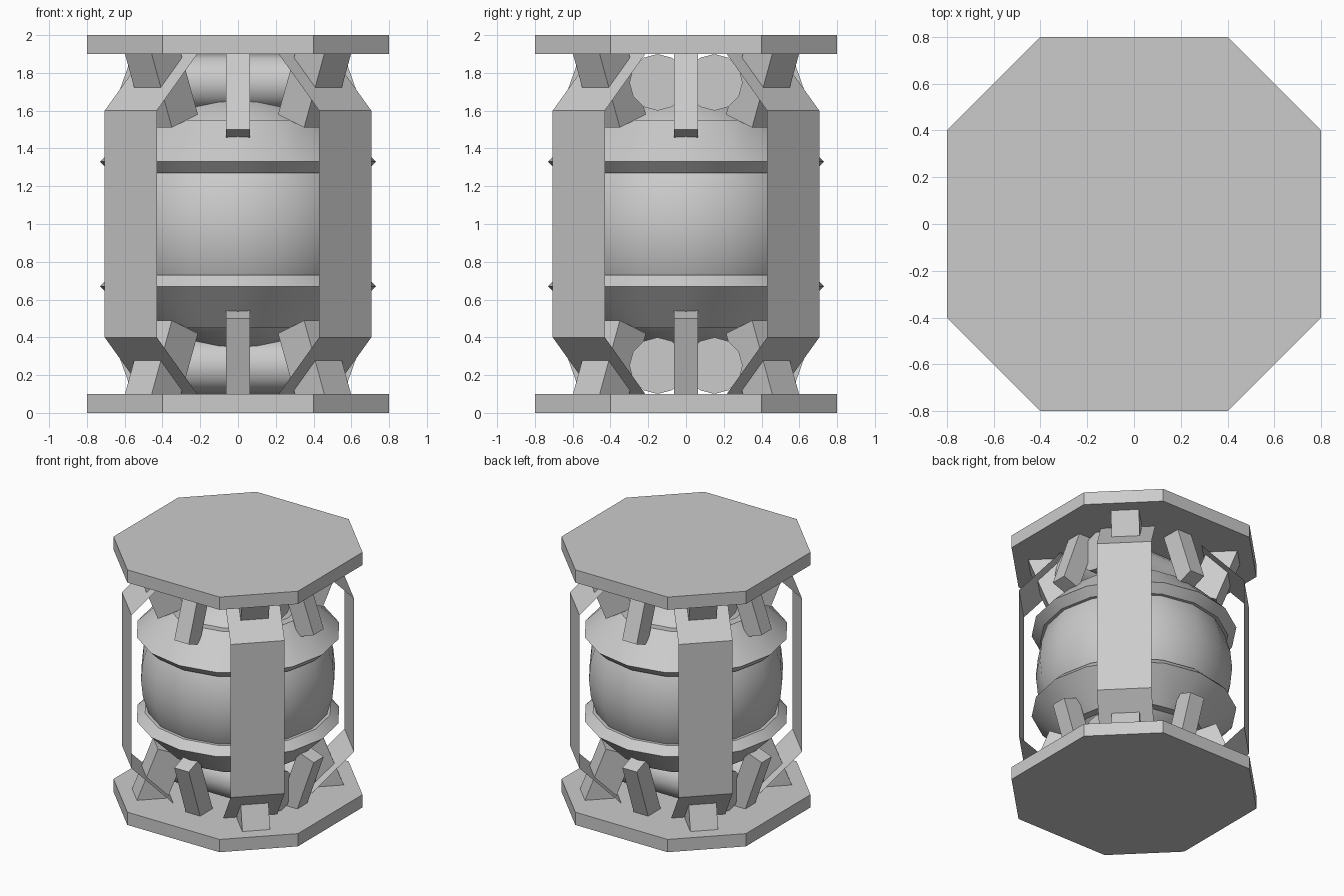
import bpy, bmesh
from math import sin, cos, pi, radians
from mathutils import Matrix, Vector

if "Cube" in bpy.data.objects:
    bpy.data.objects.remove(bpy.data.objects["Cube"])


def make(name, verts, faces, fix=True):
    me = bpy.data.meshes.new(name)
    bm = bmesh.new()
    vs = [bm.verts.new(v) for v in verts]
    for f in faces:
        bm.faces.new([vs[i] for i in f])
    if fix:
        bmesh.ops.recalc_face_normals(bm, faces=bm.faces)
    bm.to_mesh(me)
    bm.free()
    ob = bpy.data.objects.new(name, me)
    bpy.context.collection.objects.link(ob)
    return ob


def prism(name, low, high):
    """Closed solid between two matching loops."""
    n = len(low)
    faces = [tuple(range(n)), tuple(range(n, 2 * n))]
    faces += [(i, (i + 1) % n, n + (i + 1) % n, n + i) for i in range(n)]
    return make(name, list(low) + list(high), faces)


def lathe(name, profile, seg):
    """Closed (r, z) profile turned round the z axis."""
    n = len(profile)
    verts = [(r * cos(2 * pi * s / seg), r * sin(2 * pi * s / seg), z)
             for s in range(seg) for r, z in profile]
    faces = [(s * n + i, s * n + (i + 1) % n,
              (s + 1) % seg * n + (i + 1) % n, (s + 1) % seg * n + i)
             for s in range(seg) for i in range(n)]
    return make(name, verts, faces)


def smooth(ob, angle=30):
    bpy.ops.object.select_all(action='DESELECT')
    ob.select_set(True)
    bpy.context.view_layer.objects.active = ob
    bpy.ops.object.shade_smooth_by_angle(angle=radians(angle))


def flip(z, upper):
    return 2 - z if upper else z


def radial_strut(name, profile, width, angle, upper):
    """(r, z) side profile extruded sideways and placed at an angle."""
    rot = Matrix.Rotation(angle, 3, 'Z')
    sides = [[rot @ Vector((r, t, flip(z, upper))) for r, z in profile]
             for t in (-width / 2, width / 2)]
    return prism(name, *sides)


# Octagonal end plates
octagon = [(-.4, -.8), (.4, -.8), (.8, -.4), (.8, .4),
           (.4, .8), (-.4, .8), (-.8, .4), (-.8, -.4)]
for name, z in (("bottom_plate", 0), ("top_plate", 1.9)):
    prism(name, [(x, y, z) for x, y in octagon],
          [(x, y, z + .1) for x, y in octagon])

# Round core
bpy.ops.mesh.primitive_uv_sphere_add(segments=16, ring_count=16, radius=.7,
                                     location=(0, 0, 1))
core = bpy.context.object
core.name = "core_sphere"
smooth(core)

for upper in (False, True):
    level = "upper" if upper else "lower"

    # Flared collar round the core
    collar = [(.73, .67), (.51, .45), (.41, .46), (.64, .73), (.67, .73)]
    smooth(lathe(level + "_collar", [(r, flip(z, upper)) for r, z in collar], 16))

    # Pair of horizontal cylinders between core and plate
    for y in (-.15, .15):
        bpy.ops.mesh.primitive_cylinder_add(
            vertices=12, radius=.15, depth=.96,
            location=(0, y, flip(.25, upper)), rotation=(0, pi / 2, 0))
        cyl = bpy.context.object
        cyl.name = level + "_cylinder"
        smooth(cyl, 35)

    # Narrow struts on the four sides, broad ones on the four corners
    for k in range(4):
        radial_strut(level + "_side_strut",
                     [(.555, .09), (.70, .5), (.565, .55), (.40, .09)],
                     .125, k * pi / 2, upper)
        radial_strut(level + "_corner_strut",
                     [(.75, .09), (.595, .49), (.40, .42), (.53, .09)],
                     .2, (k + .5) * pi / 2, upper)

# Thin corner panels, bent inwards at both ends
for k in range(4):
    rot = Matrix.Rotation((k + .5) * pi / 2, 3, 'Z')
    bend = [(.5, .1), (.803, .4), (.803, 1.6), (.5, 1.9)]
    verts = [rot @ Vector((r, t, z)) for r, z in bend for t in (-.195, .195)]
    make("corner_panel", verts,
         [(2 * i, 2 * i + 1, 2 * i + 3, 2 * i + 2) for i in range(3)], fix=False)
